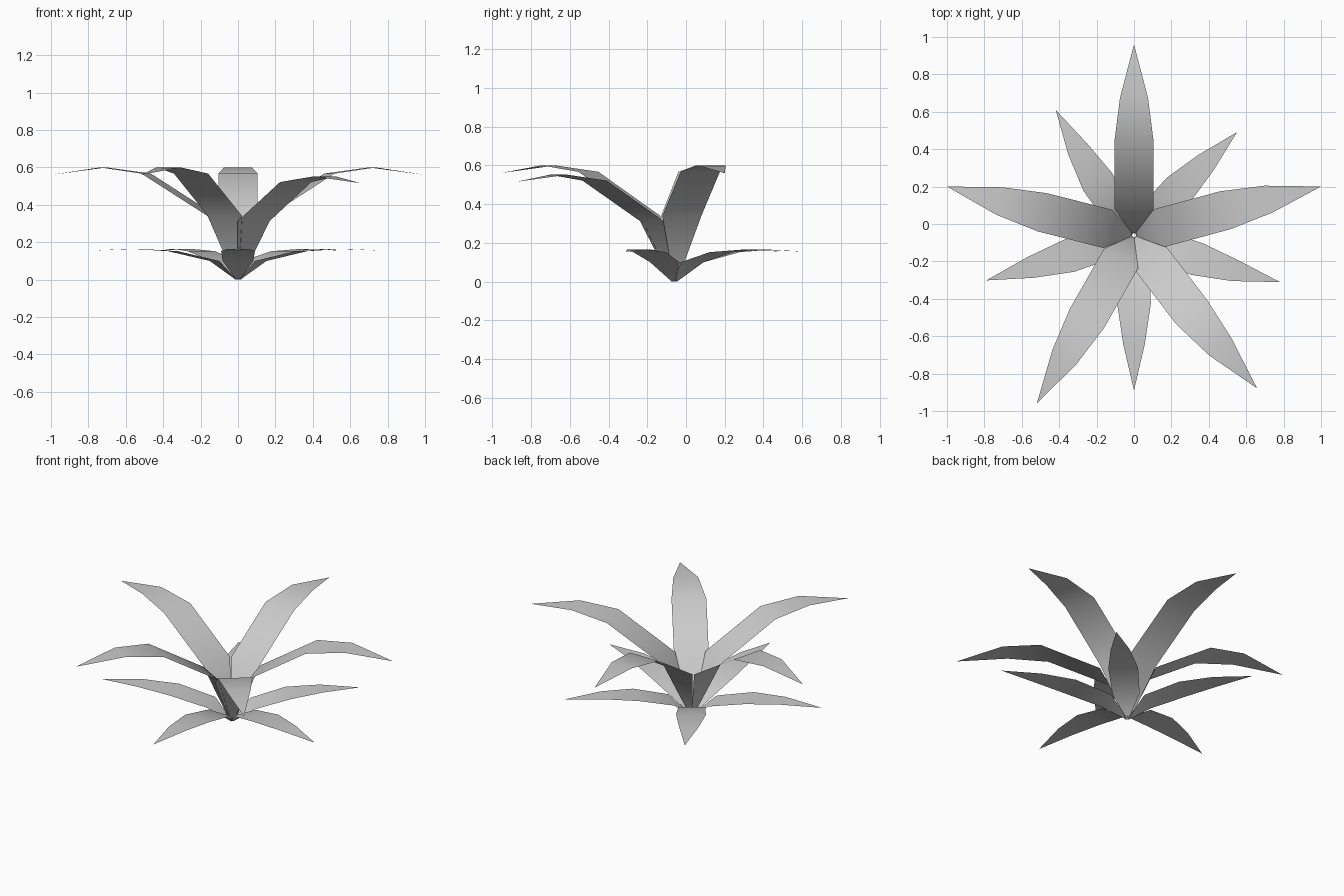
import bpy, bmesh
from math import radians, cos, sin

cube = bpy.data.objects.get("Cube")
if cube:
    bpy.data.objects.remove(cube, do_unlink=True)

# Single flat colour for every leaf
mat = bpy.data.materials.new("leaf_grey")
mat.use_nodes = True
grey = (0.6, 0.6, 0.6, 1.0)
mat.diffuse_color = grey
mat.node_tree.nodes["Principled BSDF"].inputs["Base Color"].default_value = grey

CENTRE_Y = -0.06

# Leaf profiles: distance from centre, height, half width (fractions of length for distance)
UPPER = [(0.012, 0.0, 0.012), (0.137, 0.34, 0.105), (0.49, 0.567, 0.105),
         (0.72, 0.6, 0.075), (1.0, 0.56, 0.0)]
LOWER = [(0.012, 0.0, 0.010), (0.16, 0.10, 0.082), (0.44, 0.152, 0.090),
         (0.70, 0.165, 0.058), (1.0, 0.155, 0.0)]


def leaf(name, profile, length, base_angle, tip_angle, lift=1.0):
    """Thin bent blade, pointed at the tip, swinging from base to tip angle."""
    bm = bmesh.new()
    rows = []
    for t, z, half in profile:
        a = radians(base_angle + (tip_angle - base_angle) * t)
        x, y = length * t * cos(a), length * t * sin(a) + CENTRE_Y
        sides = (1, -1) if half else (0,)
        rows.append([bm.verts.new((x - s * half * sin(a), y + s * half * cos(a), z * lift))
                     for s in sides])
    for near, far in zip(rows, rows[1:]):
        bm.faces.new(near + far[::-1]).smooth = True
    bm.normal_update()
    for f in bm.faces:
        if f.normal.z < 0:
            f.normal_flip()
    mesh = bpy.data.meshes.new(name)
    bm.to_mesh(mesh)
    bm.free()
    mesh.materials.append(mat)
    bpy.context.collection.objects.link(bpy.data.objects.new(name, mesh))


# Tall inner ring
leaf("upper_leaf_back", UPPER, 1.02, 90, 90)
leaf("upper_leaf_left", UPPER, 1.033, 16, 14.6)
leaf("upper_leaf_front_left", UPPER, 1.05, -55, -51.2, 0.92)
leaf("upper_leaf_front_right", UPPER, 1.04, -119, -120)
leaf("upper_leaf_right", UPPER, 1.033, 166.5, 165.4)

# Low outer ring
leaf("lower_leaf_back_right", LOWER, 0.79, 126, 122)
leaf("lower_leaf_back_left", LOWER, 0.78, 46, 45)
leaf("lower_leaf_left", LOWER, 0.82, -23, -17.8)
leaf("lower_leaf_front", LOWER, 0.83, -90, -90)
leaf("lower_leaf_right", LOWER, 0.826, 198, 197)
